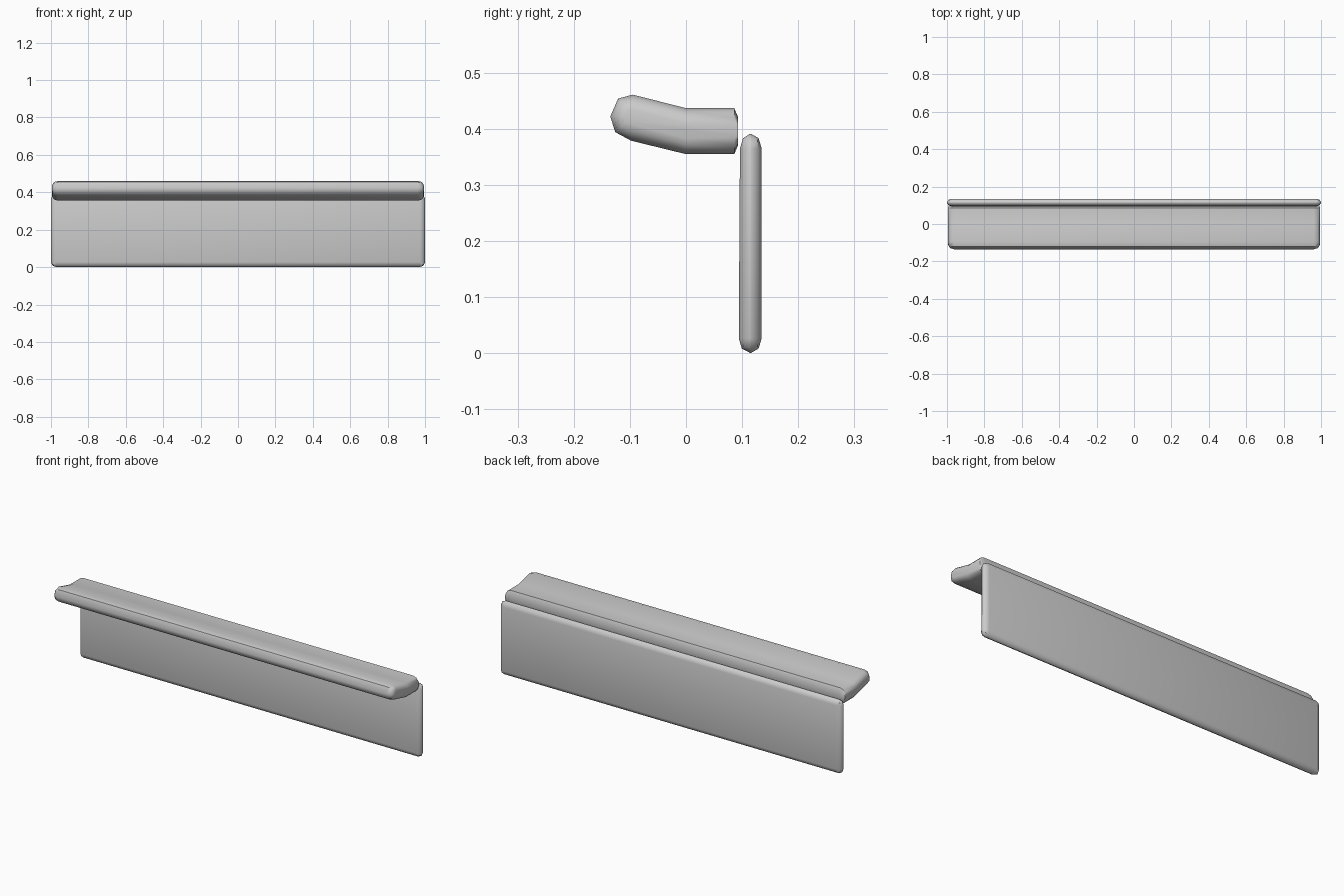
import bpy, bmesh

if "Cube" in bpy.data.objects:
    bpy.data.objects.remove(bpy.data.objects["Cube"])


def add_object(name, bm):
    bmesh.ops.recalc_face_normals(bm, faces=bm.faces[:])
    me = bpy.data.meshes.new(name)
    bm.to_mesh(me)
    bm.free()
    ob = bpy.data.objects.new(name, me)
    bpy.context.collection.objects.link(ob)
    bpy.ops.object.select_all(action='DESELECT')
    ob.select_set(True)
    bpy.context.view_layer.objects.active = ob
    bpy.ops.object.shade_smooth_by_angle(angle=0.8)
    return ob


# Upright back panel: rounded box, squashed so its rim is slightly elliptical
bm = bmesh.new()
bmesh.ops.create_cube(bm, size=1)
for v in bm.verts:
    v.co.x *= 2.0
    v.co.y *= 0.056
    v.co.z *= 0.39
bmesh.ops.bevel(bm, geom=bm.edges[:], offset=0.026, offset_type='OFFSET',
                segments=2, profile=0.5, affect='EDGES')
for v in bm.verts:
    v.co.y = v.co.y * 0.71 + 0.115
    v.co.z += 0.196
    if v.co.y < 0.112:  # slight lean of the front face
        v.co.y += 0.006 * (v.co.z - 0.2)
add_object("back_panel", bm)


# Top ledge: bent cross-section (y, z), inset by d towards rounded ends
def section(d):
    h = 0.041 - d
    c = 0.396
    k = h / 0.041
    return [(0.086, c + h), (0.093, c + h * 0.6), (0.093, c - h * 0.6),
            (0.086, c - h), (0.0, c - h), (-0.098, 0.420 - h),
            (-0.126 + d * 0.6, 0.420 - h * 0.63), (-0.135 + d, 0.422),
            (-0.121 + d * 0.6, 0.420 + h * 0.83), (-0.095, 0.420 + h),
            (0.0, c + h)]


half = [(0.962, 0.0), (0.982, 0.006), (0.991, 0.017), (0.994, 0.028)]
stations = [(-x, d) for x, d in reversed(half)] + half

bm = bmesh.new()
rings = [[bm.verts.new((x, y, z)) for y, z in section(d)] for x, d in stations]
for a, b in zip(rings, rings[1:]):
    n = len(a)
    for i in range(n):
        bm.faces.new((a[i], a[(i + 1) % n], b[(i + 1) % n], b[i]))
bm.faces.new(rings[0])
bm.faces.new(rings[-1])
add_object("top_ledge", bm)
